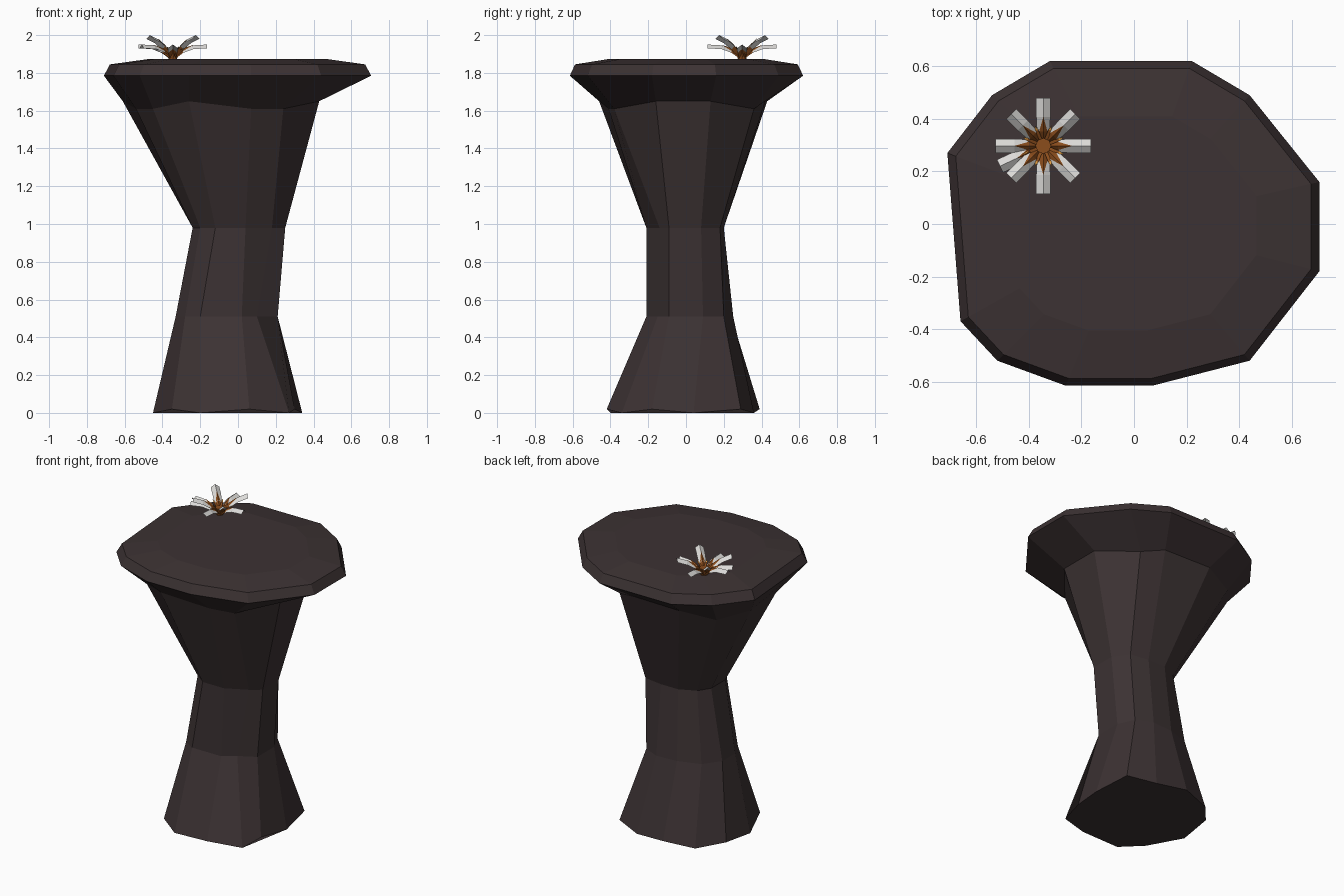
import bpy, bmesh, math
from mathutils import Vector, Matrix

if "Cube" in bpy.data.objects:
    bpy.data.objects.remove(bpy.data.objects["Cube"])


def material(name, rgb):
    m = bpy.data.materials.new(name)
    m.diffuse_color = (*rgb, 1)
    m.use_nodes = True
    m.node_tree.nodes["Principled BSDF"].inputs["Base Color"].default_value = m.diffuse_color
    return m


STONE = material("dark stone", (0.045, 0.032, 0.033))
WHITE = material("petal white", (0.72, 0.71, 0.69))
BROWN = material("burnt orange", (0.26, 0.075, 0.012))
AMBER = material("amber", (0.75, 0.33, 0.05))


def finish(bm, name, mats):
    me = bpy.data.meshes.new(name)
    bm.to_mesh(me)
    bm.free()
    for m in mats:
        me.materials.append(m)
    ob = bpy.data.objects.new(name, me)
    bpy.context.collection.objects.link(ob)
    return ob


# Stone pedestal: twelve-sided rings, starting at the front left and going round
BASE = [(-.20, -.40), (.06, -.42), (.27, -.34), (.30, -.18), (.34, .04), (.30, .29),
        (.12, .36), (-.10, .39), (-.30, .33), (-.43, .18), (-.45, -.05), (-.35, -.30)]
WAIST = [(-.20, -.21), (.02, -.21), (.10, -.15), (.21, -.09), (.21, .09), (.16, .20),
         (.05, .25), (-.10, .24), (-.25, .19), (-.33, .08), (-.33, -.06), (-.28, -.16)]
NECK = [(-.12, -.21), (.04, -.21), (.18, -.14), (.25, -.09), (.25, .08), (.18, .18),
        (.05, .20), (-.08, .20), (-.19, .15), (-.24, .07), (-.24, -.08), (-.20, -.15)]
FLARE = [(-.26, -.46), (.07, -.41), (.24, -.38), (.43, -.16), (.43, .13), (.25, .36),
         (.10, .42), (-.25, .43), (-.47, .34), (-.61, .17), (-.54, -.20), (-.45, -.34)]
RIM = [(-.26, -.615), (.07, -.615), (.44, -.52), (.705, -.18), (.705, .16), (.44, .49),
       (.22, .62), (-.32, .62), (-.54, .49), (-.71, .27), (-.66, -.37), (-.52, -.52)]
LOW = {1, 2, 5, 8, 10, 11}     # flare corners that dip a little lower

bm = bmesh.new()
rings = []
for pts, z, s in ((BASE, .01, 1), (WAIST, .51, 1), (NECK, .98, 1), (FLARE, 1.65, 1),
                  (RIM, 1.785, 1), (RIM, 1.845, .955), (RIM, 1.874, .66)):
    ring = []
    for i, (x, y) in enumerate(pts):
        dz = 0
        if pts is FLARE and i in LOW:
            dz = -.04
        if pts is BASE:
            dz = .01 if i % 2 else -.01
        ring.append(bm.verts.new((x * s, y * s, z + dz)))
    rings.append(ring)
for a, b in zip(rings, rings[1:]):
    for i in range(12):
        j = (i + 1) % 12
        bm.faces.new((a[i], a[j], b[j], b[i]))
bm.faces.new(rings[0][::-1])
bm.faces.new(rings[-1])
bmesh.ops.recalc_face_normals(bm, faces=bm.faces)
finish(bm, "stone_pedestal", [STONE])

# Flower: ridged petals, flat ones on the axes and raised ones on the diagonals
CENTRE = Vector((-.345, .297, 0))
FLAT = [(.01, 1.885), (.055, 1.918), (.11, 1.938), (.182, 1.942)]
RAISED = [(.01, 1.885), (.055, 1.935), (.11, 1.97), (.172, 1.992)]


def petal(name, degrees, path):
    bm = bmesh.new()
    rows = []
    for (r, z), w in zip(path, (.014, .024, .027, .027)):
        rows.append([bm.verts.new(p) for p in
                     ((r, -w, z - .012), (r, 0, z + .008), (r, w, z - .012))])
    for k, (a, b) in enumerate(zip(rows, rows[1:])):
        for i in range(2):
            f = bm.faces.new((a[i], b[i], b[i + 1], a[i + 1]))
            f.material_index = 1 if k == 0 else 0
    # tapered orange streak lying on the ridge
    (r0, z0), (r1, z1) = path[1], path[2]
    tip = bm.verts.new((r1, 0, z1 + .011))
    mid = bm.verts.new((r0, 0, z0 + .011))
    for s in (-1, 1):
        side = bm.verts.new((r0, s * .016, z0 - .002))
        f = bm.faces.new((mid, side, tip) if s < 0 else (mid, tip, side))
        f.material_index = 1
    bm.transform(Matrix.Translation(CENTRE) @ Matrix.Rotation(math.radians(degrees), 4, 'Z'))
    finish(bm, name, [WHITE, BROWN])


for n in range(8):
    petal(f"petal_{n + 1}", 45 * n, RAISED if n % 2 else FLAT)
petal("petal_9", 205, FLAT)

# Flower heart: short stalk with a ring of thin stamens
bm = bmesh.new()
bmesh.ops.create_cone(bm, cap_ends=True, segments=8, radius1=.022, radius2=.03, depth=.05,
                      matrix=Matrix.Translation(CENTRE + Vector((0, 0, 1.895))))
finish(bm, "flower_heart", [BROWN])

bm = bmesh.new()
for n in range(8):
    a = math.radians(45 * n + 22.5)
    out, side = Vector((math.cos(a), math.sin(a), 0)), Vector((-math.sin(a), math.cos(a), 0))
    foot = CENTRE + Vector((0, 0, 1.9))
    tip = CENTRE + out * .085 + Vector((0, 0, 1.94))
    mid = foot.lerp(tip, .75)
    v = [bm.verts.new(p) for p in (foot - side * .006, foot + side * .006,
                                   mid + side * .006, mid - side * .006, tip)]
    bm.faces.new(v[:4])
    bm.faces.new((v[3], v[2], v[4])).material_index = 1
finish(bm, "stamens", [BROWN, AMBER])
